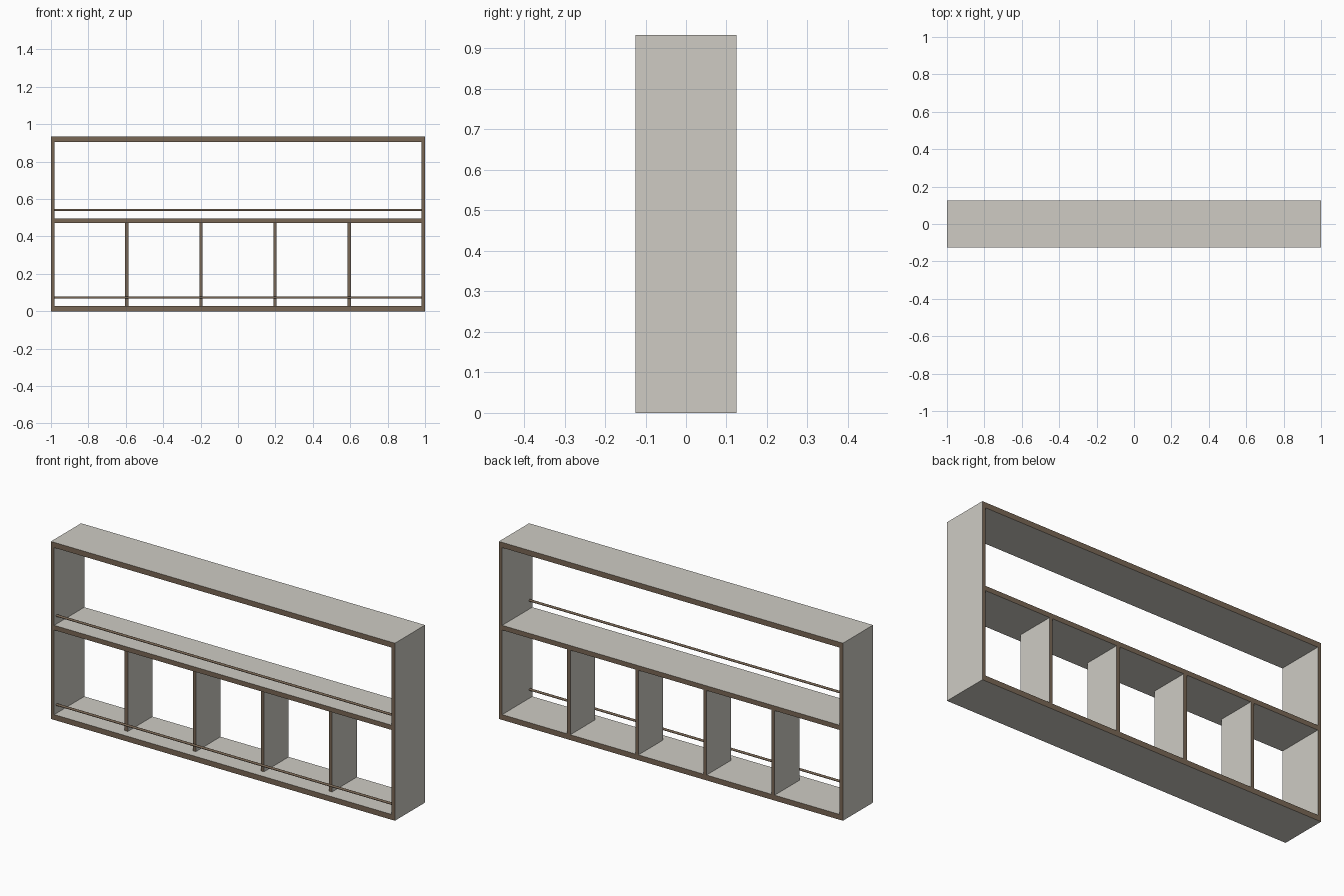
import bpy, bmesh, math

if "Cube" in bpy.data.objects:
    bpy.data.objects.remove(bpy.data.objects["Cube"])


def material(name, rgb):
    m = bpy.data.materials.new(name)
    m.diffuse_color = (*rgb, 1)
    m.use_nodes = True
    m.node_tree.nodes["Principled BSDF"].inputs["Base Color"].default_value = m.diffuse_color
    return m


PALE = material("pale grey laminate", (0.62, 0.60, 0.55))
WOOD = material("brown edging", (0.19, 0.135, 0.09))


def board(name, x0, x1, y0, y1, z0, z1):
    """Box with pale faces and brown front and back edges."""
    bm = bmesh.new()
    bmesh.ops.create_cube(bm, size=1)
    for v in bm.verts:
        v.co = ((x0 + x1) / 2 + v.co.x * (x1 - x0),
                (y0 + y1) / 2 + v.co.y * (y1 - y0),
                (z0 + z1) / 2 + v.co.z * (z1 - z0))
    bm.normal_update()
    for f in bm.faces:
        f.material_index = 1 if abs(f.normal.y) > 0.5 else 0
    me = bpy.data.meshes.new(name)
    bm.to_mesh(me)
    bm.free()
    me.materials.append(PALE)
    me.materials.append(WOOD)
    ob = bpy.data.objects.new(name, me)
    bpy.context.collection.objects.link(ob)


D, H, T = 0.125, 0.933, 0.019   # half depth, height, side thickness
INNER = 1 - T

# Outer frame and middle shelf
board("left_side", -1, -INNER, -D, D, 0, H)
board("right_side", INNER, 1, -D, D, 0, H)
board("bottom_board", -INNER, INNER, -D, D, 0, 0.028)
board("middle_shelf", -INNER, INNER, -D, D, 0.472, 0.497)
board("top_board", -INNER, INNER, -D, D, 0.905, H)

# Dividers, set back behind the rail
for i, x in enumerate((-0.594, -0.198, 0.198, 0.594)):
    board(f"divider_{i + 1}", x - 0.009, x + 0.009, -0.08, D, 0.028, 0.472)

# Thin round retaining rails
for name, z in (("lower_rail", 0.073), ("upper_rail", 0.541)):
    bpy.ops.mesh.primitive_cylinder_add(vertices=16, radius=0.006, depth=2 * INNER,
                                        location=(0, -0.104, z),
                                        rotation=(0, math.pi / 2, 0))
    rail = bpy.context.object
    rail.name = name
    rail.data.materials.append(WOOD)
    bpy.ops.object.shade_smooth_by_angle()
